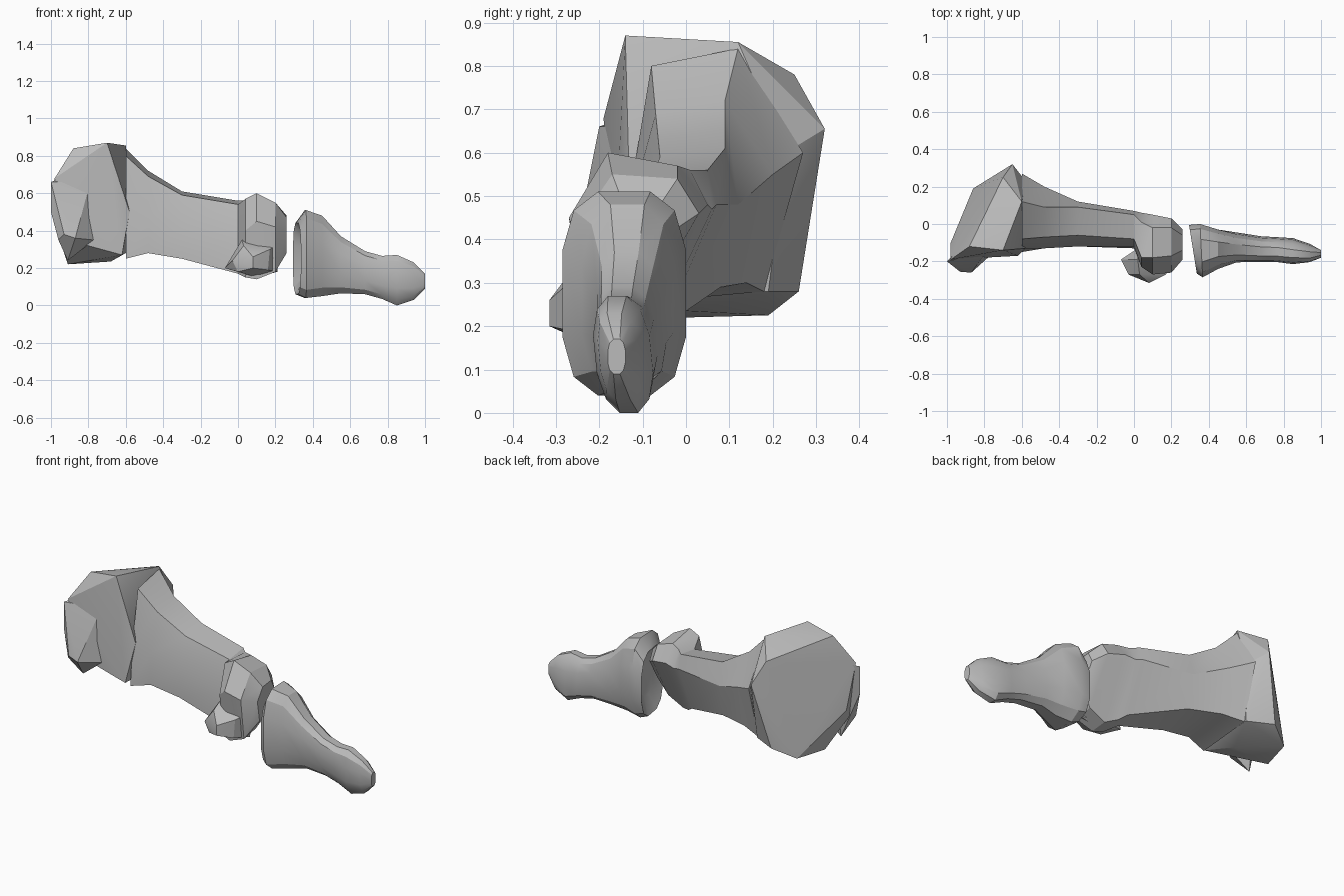
import bpy, bmesh, math

old = bpy.data.objects.get("Cube")
if old:
    bpy.data.objects.remove(old, do_unlink=True)

bone = bpy.data.materials.new("bone_grey")
bone.use_nodes = True
GREY = (0.5, 0.5, 0.5, 1)
bone.diffuse_color = GREY
bone.node_tree.nodes["Principled BSDF"].inputs["Base Color"].default_value = GREY


def finish(name, bm, angle):
    bmesh.ops.recalc_face_normals(bm, faces=bm.faces)
    mesh = bpy.data.meshes.new(name)
    bm.to_mesh(mesh)
    bm.free()
    mesh.materials.append(bone)
    obj = bpy.data.objects.new(name, mesh)
    bpy.context.collection.objects.link(obj)
    bpy.ops.object.select_all(action='DESELECT')
    obj.select_set(True)
    bpy.context.view_layer.objects.active = obj
    bpy.ops.object.shade_smooth_by_angle(angle=math.radians(angle))
    return obj


def skin(name, sections):
    """Join rings of points, one after another, and close both ends."""
    bm = bmesh.new()
    rings = [[bm.verts.new(p) for p in section] for section in sections]
    for a, b in zip(rings, rings[1:]):
        for i in range(len(a)):
            j = (i + 1) % len(a)
            bm.faces.new((a[i], a[j], b[j], b[i]))
    bm.faces.new(rings[0])
    bm.faces.new(rings[-1])
    return finish(name, bm, 28)


def rounded(value, power):
    return math.copysign(abs(value) ** power, value)


def oval(x, y0, y1, z0, z1, lean=0, shear=0, power=.75, sides=12):
    """Rounded section between y and z limits, leaning along y, with y sheared by z."""
    half = math.pi / sides
    ring = []
    for i in range(sides):
        a = half * (2 * i + 1)
        dy = rounded(math.cos(a) / math.cos(half), power) * (y1 - y0) / 2
        dz = rounded(math.sin(a) / math.cos(half), power) * (z1 - z0) / 2
        ring.append((x + lean * dy, (y0 + y1) / 2 + dy + shear * dz, (z0 + z1) / 2 + dz))
    return ring


def section(x, *yz):
    return [(x, y, z) for y, z in yz]


def hull(name, points):
    bm = bmesh.new()
    for p in points:
        bm.verts.new(p)
    result = bmesh.ops.convex_hull(bm, input=bm.verts)
    bmesh.ops.delete(bm, geom=result["geom_interior"], context='VERTS')
    return finish(name, bm, 25)


# Shaft and rounded head: top front, top back, back, low back, low front, front
skin("long_bone_shaft", [
    section(-.6, (-.08, .8), (.12, .84), (.27, .6), (.18, .28), (-.15, .25), (-.13, .5)),
    section(-.48, (-.07, .69), (.09, .72), (.2, .55), (.14, .3), (-.13, .28), (-.13, .47)),
    section(-.3, (-.06, .59), (.09, .61), (.12, .48), (.08, .29), (-.12, .25), (-.12, .42)),
    section(0, (-.08, .54), (.05, .56), (.07, .48), (-.05, .2), (-.13, .17), (-.12, .36)),
    section(.04, (-.18, .57), (.01, .56), (.06, .47), (-.08, .17), (-.2, .15), (-.23, .4)),
    section(.1, (-.18, .6), (-.02, .57), (.05, .48), (-.12, .15), (-.22, .14), (-.27, .45)),
    section(.2, (-.17, .55), (-.02, .54), (.03, .46), (-.12, .2), (-.23, .18), (-.26, .42)),
    section(.26, (-.14, .47), (-.06, .48), (-.03, .42), (-.1, .3), (-.17, .28), (-.19, .4)),
])

# Broad faceted base with a slanted flat end
hull("long_bone_base", [
    (-.88, -.12, .84), (-.7, .25, .78), (-.86, .19, .225), (-.98, -.1, .43),
    (-.74, .26, .28), (-.7, -.14, .87), (-.6, .12, .855), (-.65, .32, .655),
    (-.98, -.19, .68), (-.91, 0, .22), (-.95, -.17, .36), (-.68, 0, .235),
    (-.58, -.13, .5), (-.62, -.17, .27), (-.58, .23, .6), (-.6, .19, .28),
])

# Raised corner on the lower front of the base
hull("base_tubercle", [
    (-1, -.2, .66), (-1, -.2, .5), (-.96, -.22, .35), (-.93, -.255, .38), (-.87, -.26, .36),
    (-.79, -.15, .66), (-.77, -.17, .35), (-.91, -.15, .24), (-.9, -.1, .7),
])

# Small knob under the head
hull("head_knob",
     section(.08, (-.315, .26), (-.315, .2))
     + [(x, -.27, z) for x, z in ((-.03, .24), (.03, .32), (.17, .3), (.16, .19), (0, .18))]
     + [(x, -.19, z) for x, z in
        ((-.07, .2), (.02, .35), (.22, .33), (.21, .18), (.1, .15))]
     + [(.02, -.13, .3), (.2, -.13, .3), (.1, -.15, .17)])

# Toe bone: cupped base, waist and blunt tip
skin("toe_bone", [
    oval(.36, -.2, -.08, .15, .38),
    oval(.315, -.265, -.005, .06, .44, lean=-.16, power=.7),
    oval(.36, -.285, 0, .04, .51, lean=-.05, power=.65),
    oval(.45, -.24, -.03, .05, .48),
    oval(.55, -.2, -.05, .065, .37, shear=-.08),
    oval(.68, -.2, -.07, .06, .29, shear=-.1),
    oval(.77, -.2, -.075, .035, .265, shear=-.1),
    oval(.85, -.21, -.08, 0, .27, shear=-.1, power=.85),
    oval(.94, -.2, -.11, .03, .23, shear=-.1),
    oval(1, -.18, -.14, .09, .17),
])
